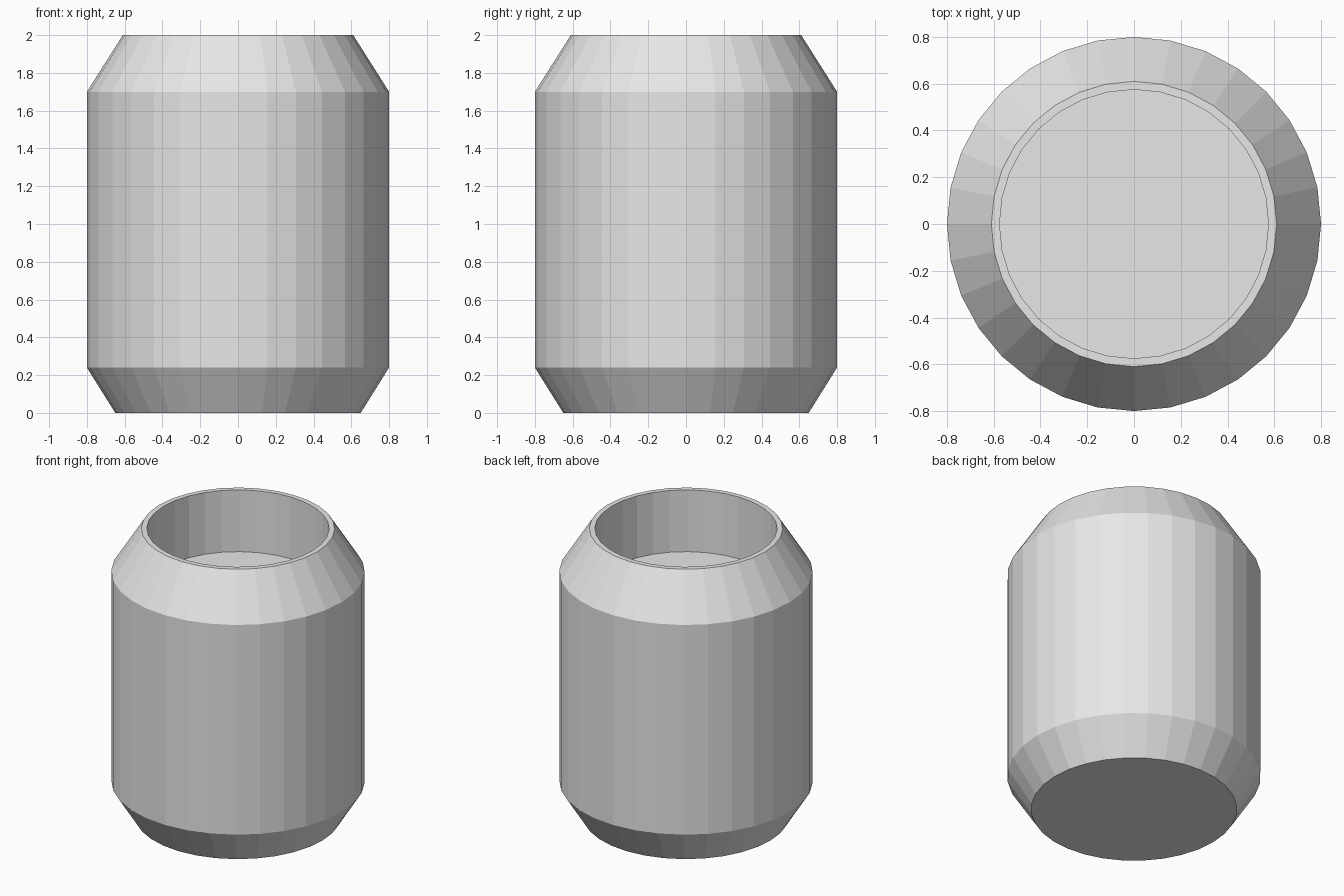
import bpy
import bmesh
from math import cos, sin, tau

cube = bpy.data.objects.get("Cube")
if cube:
    bpy.data.objects.remove(cube, do_unlink=True)

SIDES = 32
# Radius and height, from the base up over the rim and down to the inner floor
PROFILE = [(0.65, 0.0), (0.8, 0.24), (0.8, 1.7), (0.61, 2.0), (0.575, 2.0), (0.575, 1.57)]


def make_material(name, color):
    mat = bpy.data.materials.new(name)
    mat.use_nodes = True
    mat.diffuse_color = color
    mat.node_tree.nodes["Principled BSDF"].inputs["Base Color"].default_value = color
    return mat


def ring(bm, radius, z):
    angles = [tau * i / SIDES for i in range(SIDES)]
    return [bm.verts.new((radius * cos(a), radius * sin(a), z)) for a in angles]


def lathe(name, profile, material):
    bm = bmesh.new()
    rings = [ring(bm, r, z) for r, z in profile]
    for low, high in zip(rings, rings[1:]):
        for i in range(SIDES):
            j = (i + 1) % SIDES
            bm.faces.new((low[i], low[j], high[j], high[i]))
    # Base and recessed floor
    bm.faces.new(rings[0][::-1])
    bm.faces.new(rings[-1])
    mesh = bpy.data.meshes.new(name)
    bm.to_mesh(mesh)
    bm.free()
    mesh.materials.append(material)
    obj = bpy.data.objects.new(name, mesh)
    bpy.context.collection.objects.link(obj)
    return obj


# Flat-shaded jar with a shallow open recess in its top
grey = make_material("light grey", (0.8, 0.8, 0.8, 1.0))
lathe("jar", PROFILE, grey)
